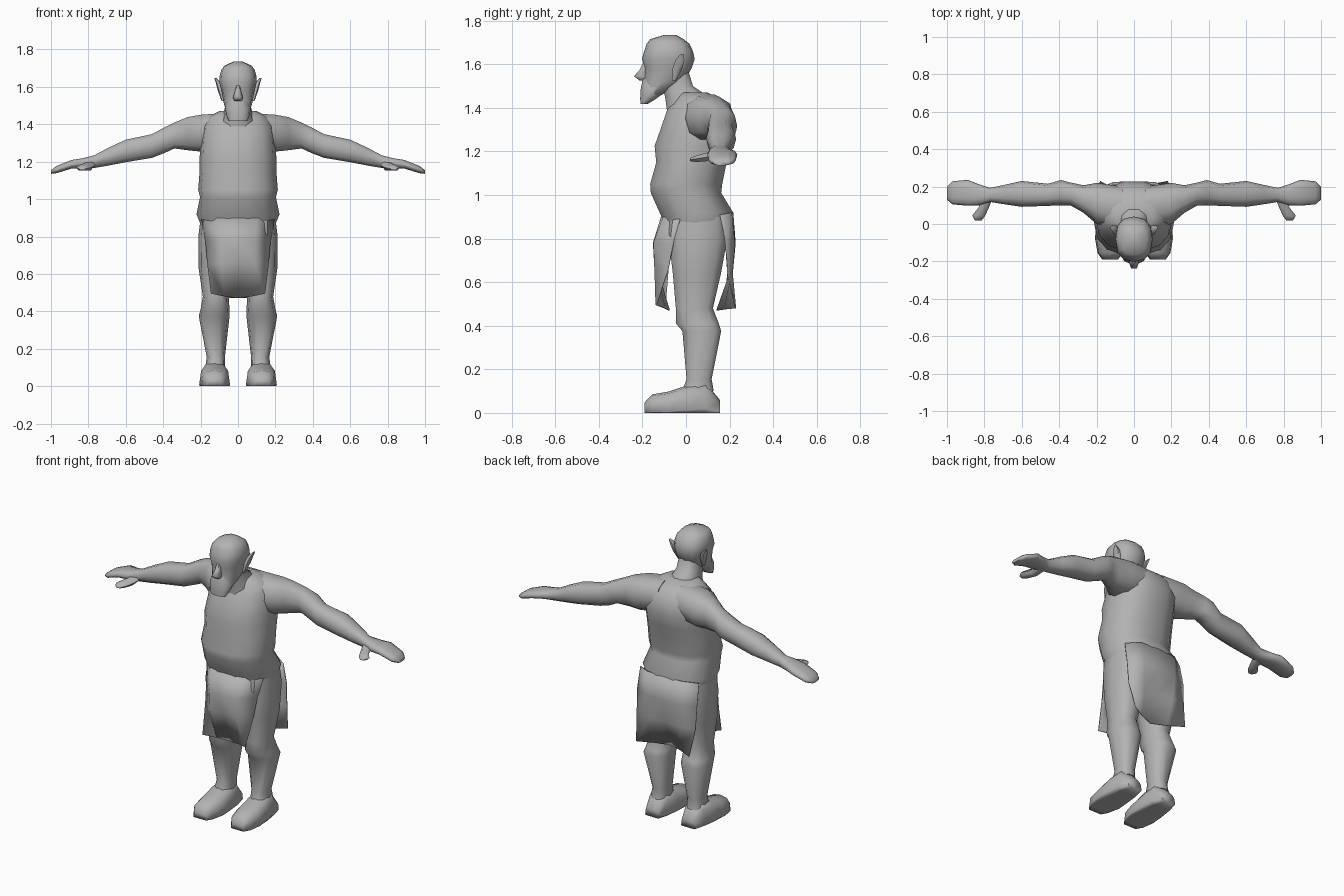
import bpy, bmesh, math
from mathutils import Vector

grey = bpy.data.materials.new("plain grey")
grey.diffuse_color = (0.45, 0.45, 0.45, 1)


def finish(bm, name, mirror=False, thick=0, angle=65):
    bmesh.ops.recalc_face_normals(bm, faces=bm.faces)
    me = bpy.data.meshes.new(name)
    bm.to_mesh(me)
    bm.free()
    ob = bpy.data.objects.new(name, me)
    bpy.context.collection.objects.link(ob)
    me.materials.append(grey)
    bpy.ops.object.select_all(action='DESELECT')
    ob.select_set(True)
    bpy.context.view_layer.objects.active = ob
    bpy.ops.object.shade_smooth_by_angle(angle=math.radians(angle))
    if thick:
        ob.modifiers.new("thickness", 'SOLIDIFY').thickness = thick
    if mirror:
        ob.modifiers.new("mirror", 'MIRROR')
    return ob


def loft(name, axis, stations, n=10, power=0.8, mirror=False, angle=65):
    """Rings (t, a0, a1, b0, b1) along an axis; power < 1 is boxier."""
    bm = bmesh.new()
    rings = []
    for t, a0, a1, b0, b1 in stations:
        ring = []
        for i in range(n):
            w = 2 * math.pi * i / n
            c, s = math.cos(w), math.sin(w)
            a = (a0 + a1) / 2 + (a1 - a0) / 2 * math.copysign(abs(c) ** power, c)
            b = (b0 + b1) / 2 + (b1 - b0) / 2 * math.copysign(abs(s) ** power, s)
            co = {'x': (t, a, b), 'y': (a, t, b), 'z': (a, b, t)}[axis]
            ring.append(bm.verts.new(co))
        rings.append(ring)
    for r, q in zip(rings, rings[1:]):
        for i in range(n):
            j = (i + 1) % n
            bm.faces.new((r[i], r[j], q[j], q[i]))
    bm.faces.new(rings[0])
    bm.faces.new(rings[-1])
    return finish(bm, name, mirror, angle=angle)


def sym(rows):
    """(t, half width, front, back) rows to centred loft stations."""
    return [(t, -w, w, f, b) for t, w, f, b in rows]


def panel(name, rows):
    """Hanging cloth: rows of centre, middle and edge points, mirrored."""
    bm = bmesh.new()
    grid = []
    for row in rows:
        pts = [(-x, y, z) for x, y, z in reversed(row[1:])] + list(row)
        grid.append([bm.verts.new(p) for p in pts])
    for r, q in zip(grid, grid[1:]):
        for i in range(len(r) - 1):
            bm.faces.new((r[i], r[i + 1], q[i + 1], q[i]))
    finish(bm, name, thick=0.006, angle=80)


# Tunic body, pelvis and neck
loft("tunic_body", 'z', sym([
    (0.70, 0.15, -0.05, 0.16), (0.84, 0.19, -0.09, 0.19), (0.92, 0.222, -0.125, 0.22),
    (1.01, 0.203, -0.165, 0.165), (1.05, 0.213, -0.168, 0.17), (1.15, 0.205, -0.14, 0.19),
    (1.225, 0.205, -0.148, 0.21), (1.31, 0.20, -0.118, 0.23), (1.39, 0.19, -0.09, 0.212),
    (1.44, 0.16, -0.05, 0.17), (1.47, 0.10, -0.03, 0.10)]), n=14, power=0.85)
loft("neck", 'z', sym([
    (1.37, 0.11, -0.09, 0.17), (1.45, 0.08, -0.10, 0.11),
    (1.50, 0.068, -0.11, 0.035), (1.58, 0.06, -0.11, 0.01)]))

# Head, chin, nose and ears
loft("head", 'z', sym([
    (1.455, 0.06, -0.195, -0.12), (1.52, 0.078, -0.195, -0.01), (1.58, 0.088, -0.19, 0.025),
    (1.625, 0.10, -0.202, 0.04), (1.66, 0.098, -0.192, 0.032), (1.695, 0.088, -0.18, 0.015),
    (1.715, 0.07, -0.165, -0.01), (1.735, 0.025, -0.10, -0.045)]), n=12)
loft("chin", 'z', sym([
    (1.418, 0.05, -0.21, -0.175), (1.445, 0.062, -0.212, -0.13),
    (1.49, 0.07, -0.21, -0.08), (1.535, 0.05, -0.20, -0.08)]))
loft("nose", 'z', sym([
    (1.525, 0.022, -0.215, -0.17), (1.545, 0.026, -0.243, -0.17),
    (1.575, 0.017, -0.215, -0.17), (1.61, 0.012, -0.197, -0.17)]), n=6)
loft("ear", 'z', [
    (1.525, 0.075, 0.088, -0.065, -0.045), (1.58, 0.075, 0.108, -0.065, -0.015),
    (1.62, 0.09, 0.118, -0.05, -0.005), (1.648, 0.118, 0.127, -0.025, -0.01)],
    n=6, mirror=True)

# Arms with mitten hands and thumbs
loft("arm", 'x', [
    (0.06, -0.03, 0.20, 1.27, 1.465), (0.20, 0.0, 0.22, 1.25, 1.455),
    (0.27, 0.06, 0.207, 1.258, 1.442), (0.34, 0.10, 0.222, 1.268, 1.412),
    (0.39, 0.10, 0.235, 1.245, 1.388), (0.46, 0.097, 0.215, 1.218, 1.35),
    (0.60, 0.092, 0.23, 1.195, 1.32), (0.69, 0.105, 0.21, 1.178, 1.278),
    (0.77, 0.118, 0.193, 1.165, 1.235), (0.83, 0.10, 0.213, 1.165, 1.22),
    (0.89, 0.098, 0.236, 1.162, 1.21), (0.97, 0.105, 0.228, 1.138, 1.178),
    (1.00, 0.13, 0.20, 1.135, 1.155)], mirror=True)
loft("thumb", 'y', [
    (0.018, 0.815, 0.85, 1.155, 1.17), (0.045, 0.795, 0.865, 1.15, 1.182),
    (0.09, 0.775, 0.83, 1.152, 1.195), (0.14, 0.755, 0.83, 1.17, 1.205)],
    n=6, mirror=True)

# Legs and feet
loft("leg", 'z', [
    (0.10, 0.07, 0.175, -0.02, 0.13), (0.155, 0.07, 0.167, 0.0, 0.12),
    (0.375, 0.045, 0.21, -0.02, 0.165), (0.41, 0.045, 0.20, -0.05, 0.155),
    (0.48, 0.05, 0.188, -0.05, 0.127), (0.64, 0.02, 0.212, -0.065, 0.165),
    (0.80, 0.005, 0.212, -0.085, 0.195), (0.90, 0.005, 0.20, -0.08, 0.19)],
    mirror=True)
foot = loft("foot", 'y', [
    (-0.19, 0.085, 0.17, -0.05, 0.048), (-0.155, 0.06, 0.195, -0.08, 0.085),
    (-0.08, 0.042, 0.208, -0.09, 0.098), (0.0, 0.045, 0.205, -0.10, 0.125),
    (0.09, 0.055, 0.19, -0.10, 0.14), (0.155, 0.075, 0.17, -0.05, 0.06)],
    n=12, power=0.7, mirror=True)
for v in foot.data.vertices:          # flat sole
    v.co.z = max(v.co.z, 0)

# Front and back skirt panels
panel("front_skirt", [
    [(0, -0.115, 0.90), (0.10, -0.105, 0.90), (0.195, -0.03, 0.89)],
    [(0, -0.152, 0.78), (0.09, -0.15, 0.78), (0.175, -0.06, 0.78)],
    [(0, -0.14, 0.67), (0.09, -0.145, 0.66), (0.165, -0.085, 0.66)],
    [(0, -0.08, 0.47), (0.075, -0.10, 0.48), (0.145, -0.14, 0.495)]])
panel("back_skirt", [
    [(0, 0.217, 0.92), (0.12, 0.21, 0.92), (0.20, 0.16, 0.91)],
    [(0, 0.228, 0.78), (0.11, 0.225, 0.78), (0.205, 0.185, 0.78)],
    [(0, 0.205, 0.64), (0.10, 0.215, 0.64), (0.20, 0.195, 0.64)],
    [(0, 0.145, 0.47), (0.09, 0.18, 0.475), (0.18, 0.23, 0.48)]])
